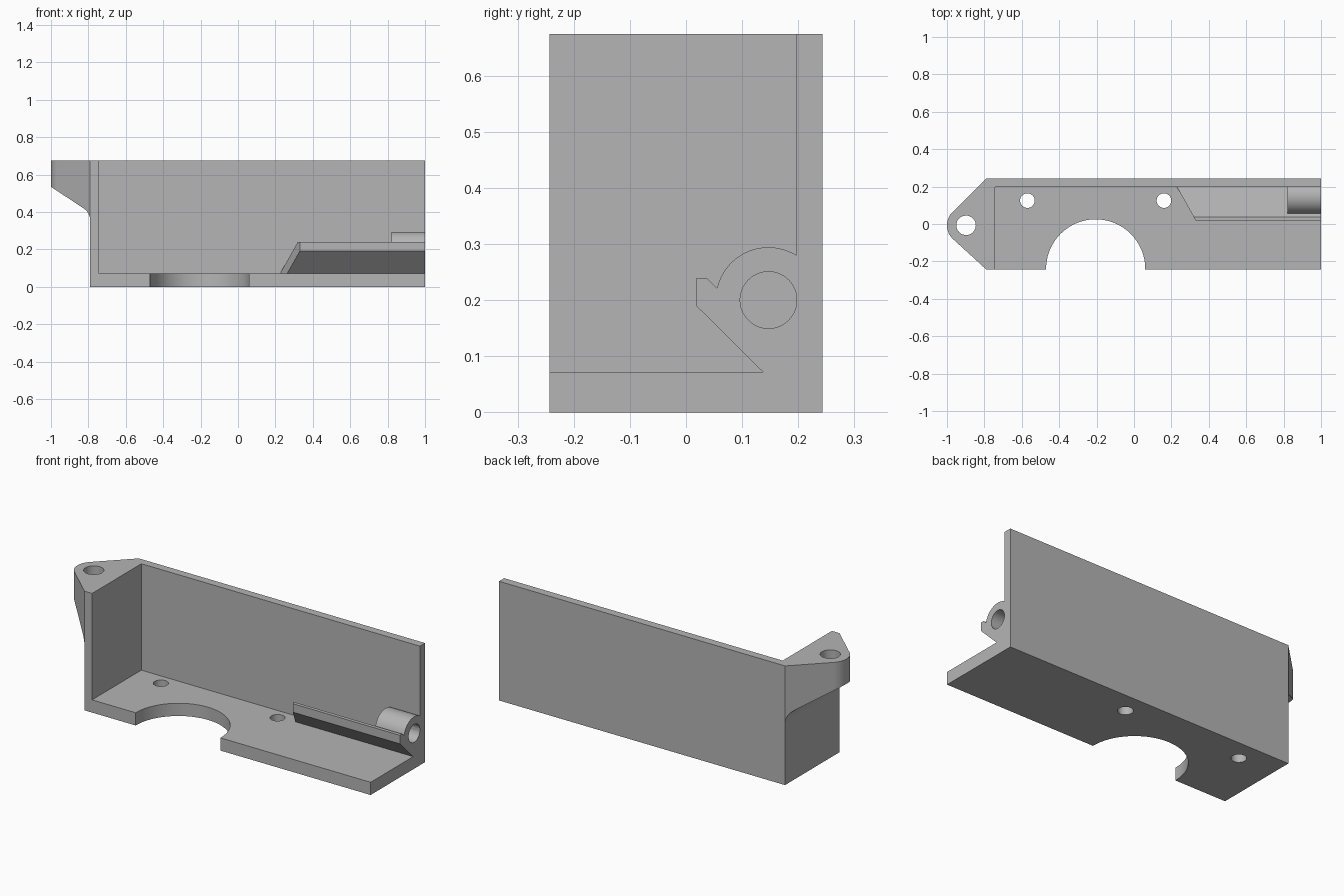
import bpy, math
from math import cos, sin, radians

default = bpy.data.objects.get("Cube")
if default:
    bpy.data.objects.remove(default, do_unlink=True)

grey = bpy.data.materials.new("plain_grey")
grey.use_nodes = True
grey.diffuse_color = (0.46, 0.46, 0.46, 1)
grey.node_tree.nodes["Principled BSDF"].inputs["Base Color"].default_value = grey.diffuse_color


def prism(name, start, end):
    """Solid between two matching outlines of 3D points."""
    n = len(start)
    faces = [tuple(range(n)), tuple(range(2 * n - 1, n - 1, -1))]
    faces += [(i, i + n, (i + 1) % n + n, (i + 1) % n) for i in range(n)]
    mesh = bpy.data.meshes.new(name)
    mesh.from_pydata(list(start) + list(end), [], faces)
    mesh.materials.append(grey)
    obj = bpy.data.objects.new(name, mesh)
    bpy.context.collection.objects.link(obj)
    select(obj)
    bpy.ops.object.mode_set(mode='EDIT')
    bpy.ops.mesh.select_all(action='SELECT')
    bpy.ops.mesh.normals_make_consistent(inside=False)
    bpy.ops.object.mode_set(mode='OBJECT')
    return obj


def select(obj):
    bpy.ops.object.select_all(action='DESELECT')
    bpy.context.view_layer.objects.active = obj
    obj.select_set(True)


def upright(name, pts, z0, z1):
    return prism(name, [(x, y, z0) for x, y in pts], [(x, y, z1) for x, y in pts])


def along_x(name, pts, x0, x1):
    return prism(name, [(x0, y, z) for y, z in pts], [(x1, y, z) for y, z in pts])


def arc(cx, cy, r, a0, a1, steps):
    angles = [radians(a0 + (a1 - a0) * i / steps) for i in range(steps + 1)]
    return [(cx + r * cos(a), cy + r * sin(a)) for a in angles]


def circle(cx, cy, r, steps=64):
    return arc(cx, cy, r, 0, 360, steps)[:-1]


def rect(x0, x1, y0, y1):
    return [(x0, y0), (x1, y0), (x1, y1), (x0, y1)]


def boolean(obj, tool, operation='DIFFERENCE'):
    mod = obj.modifiers.new("cut", 'BOOLEAN')
    mod.operation, mod.object, mod.solver = operation, tool, 'EXACT'
    select(obj)
    bpy.ops.object.modifier_apply(modifier=mod.name)
    bpy.data.objects.remove(tool, do_unlink=True)


LEFT, RIGHT, DEPTH, HEIGHT = -0.79, 1.0, 0.243, 0.674
FLOOR, BACK = 0.072, 0.197

# Bracket: floor, back wall and end wall, with the motor notch and screw holes
bracket = upright("bracket_body", rect(LEFT, RIGHT, -DEPTH, DEPTH), 0, HEIGHT)
boolean(bracket, upright("pocket", rect(-0.743, 1.2, -0.5, BACK), FLOOR, 1))
boolean(bracket, upright("notch", circle(-0.205, -0.24, 0.265, 96), -0.1, 0.2))
for x in (-0.57, 0.16):
    boolean(bracket, upright("screw_hole", circle(x, 0.125, 0.039), -0.1, 0.2))

# Mounting lug: rounded triangle with a sloped, curved underside
lug_outline = [(LEFT, DEPTH)] + arc(-0.9, -0.007, 0.1, 135, 228, 24) + [(LEFT, -DEPTH)]
lug = upright("mounting_lug", lug_outline, 0.3, HEIGHT)
side = [(-1.1, 0.6), (-1.0, 0.534), (-0.825, 0.419), (-0.812, 0.408), (-0.801, 0.394),
        (-0.793, 0.377), (LEFT, 0.355), (-0.7, 0.355), (-0.7, 0.8), (-1.1, 0.8)]
boolean(lug, prism("lug_side", [(x, -0.4, z) for x, z in side],
                   [(x, 0.4, z) for x, z in side]), 'INTERSECT')
boolean(lug, upright("lug_hole", circle(-0.898, -0.007, 0.052), 0.2, 0.8))

# Sloping clip rail with a slanted end
rail = [(0.137, FLOOR), (0.018, 0.19), (0.018, 0.238), (0.038, 0.238),
        (BACK, 0.08), (BACK, FLOOR)]
prism("clip_rail", [(0.23 + 0.56 * (BACK - y), y, z) for y, z in rail],
      [(RIGHT, y, z) for y, z in rail])

# Tube at the end of the rail, merged into the back wall
top = arc(0.147, 0.2, 0.094, 58, 168, 32)
tube = along_x("rail_tube", top + [(0.055, 0.221), (BACK, 0.08)], 0.82, RIGHT)
boolean(tube, along_x("bore", circle(0.147, 0.2, 0.0505), 0.7, 1.1))

for obj in (bracket, lug, tube):
    select(obj)
    bpy.ops.object.shade_smooth_by_angle(angle=radians(25))
